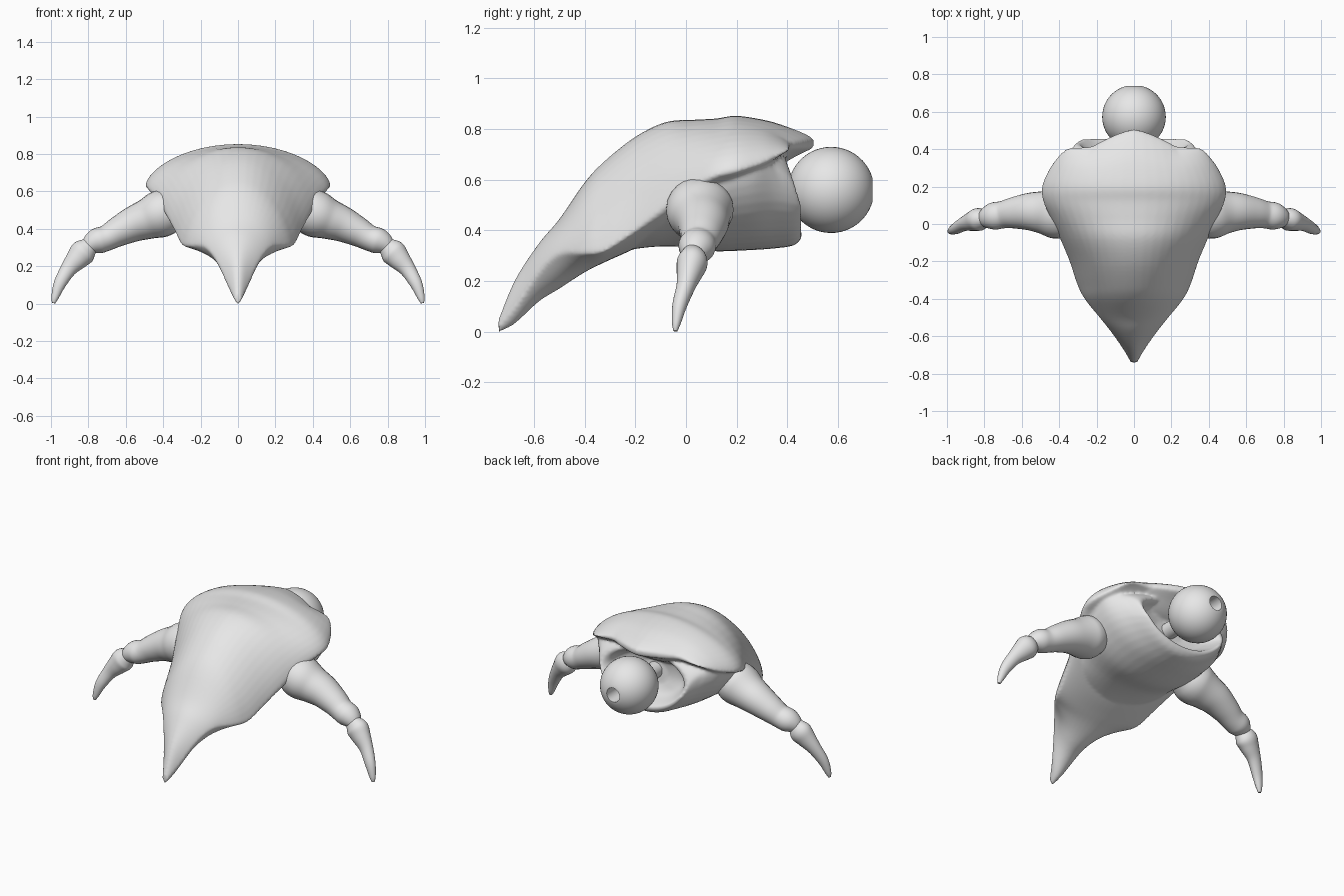
import bpy, bmesh
from math import sin, cos, pi
from mathutils import Vector

cube = bpy.data.objects.get("Cube")
if cube:
    bpy.data.objects.remove(cube)

grey = bpy.data.materials.new("plain_grey")
grey.use_nodes = True
grey.diffuse_color = (0.8, 0.8, 0.8, 1)
grey.node_tree.nodes["Principled BSDF"].inputs["Base Color"].default_value = (0.8, 0.8, 0.8, 1)


def smooth_rows(rows, steps=5):
    """Catmull-Rom interpolation of rows of numbers."""
    out = []
    last = len(rows) - 1
    for i in range(last):
        a, b = rows[max(i - 1, 0)], rows[i]
        c, d = rows[i + 1], rows[min(i + 2, last)]
        for s in range(steps):
            t = s / steps
            out.append([q + t / 2 * (r - p + t * (2 * p - 5 * q + 4 * r - e
                        + t * (3 * (q - r) + e - p)))
                        for p, q, r, e in zip(a, b, c, d)])
    return out + [list(rows[-1])]


def add_loft(bm, rings):
    """Skin closed rings into a capped tube."""
    loops = [[bm.verts.new(p) for p in ring] for ring in rings]
    n = len(loops[0])
    faces = []
    for a, b in zip(loops, loops[1:]):
        for i in range(n):
            j = (i + 1) % n
            faces.append(bm.faces.new((a[i], a[j], b[j], b[i])))
    caps = [bm.faces.new(loops[0]), bm.faces.new(loops[-1])]
    bmesh.ops.recalc_face_normals(bm, faces=faces + caps)
    bmesh.ops.triangulate(bm, faces=caps)


def make_part(name, *lofts, mirror=False):
    """One smooth shaded object from one or more lofts."""
    bm = bmesh.new()
    for rings in lofts:
        add_loft(bm, rings)
    mesh = bpy.data.meshes.new(name)
    bm.to_mesh(mesh)
    bm.free()
    mesh.materials.append(grey)
    ob = bpy.data.objects.new(name, mesh)
    bpy.context.collection.objects.link(ob)
    if mirror:
        ob.modifiers.new("Mirror", 'MIRROR')
    bpy.ops.object.select_all(action='DESELECT')
    ob.select_set(True)
    bpy.context.view_layer.objects.active = ob
    bpy.ops.object.shade_smooth_by_angle(angle=50 * pi / 180)
    return ob


def section(y, width, top, mid, bottom, p_top=1.0, p_low=1.0, n=48):
    """Cross-section with its own curve above and below the widest height."""
    ring = []
    for i in range(n):
        t = 2 * pi * i / n
        c = cos(t)
        z = mid + ((top - mid) * c ** p_top if c > 0 else (bottom - mid) * (-c) ** p_low)
        ring.append(Vector((width * sin(t), y, z)))
    return ring


def ramp(y, start, end):
    return min(1, max(0, (y - start) / (end - start)))


# Shell with its pointed beak: y, half width, top, rim, underside
shell_rows = [
    (-.74, .018, .05, .02, -.003), (-.675, .055, .205, .095, .033),
    (-.58, .122, .35, .235, .12), (-.5, .185, .445, .305, .17),
    (-.4, .265, .59, .308, .235), (-.32, .305, .675, .318, .275),
    (-.2, .345, .77, .4, .33), (-.08, .395, .828, .5, .4),
    (.03, .445, .837, .58, .48), (.12, .485, .842, .62, .55),
    (.2, .493, .853, .635, .59), (.3, .45, .833, .665, .63),
    (.37, .4, .795, .695, .695), (.41, .36, .758, .712, .73)]
shell = []
for row in smooth_rows(shell_rows):
    # The underside is a sharp keel below the beak and rounder behind it
    ring = section(*row, 1.25, 2 - 1.05 * ramp(row[0], -.4, -.1))
    for p in ring:
        p.y += .095 * ramp(row[0], .2, .4) ** 2 * max(0, 1 - (abs(p.x) / .23) ** 1.4)
    shell.append(ring)

# Belly ending in a hollow cup whose rim leans forward towards the shell
belly_rows = [
    (-.34, .13, .5, .42, .29), (-.2, .29, .6, .44, .327),
    (-.05, .36, .65, .52, .337), (.1, .43, .69, .6, .318),
    (.25, .44, .74, .64, .322), (.36, .39, .74, .65, .33),
    (.43, .34, .73, .62, .343), (.458, .305, .71, .58, .38),
    (.435, .275, .69, .56, .4), (.36, .22, .67, .56, .43),
    (.32, .1, .62, .55, .48)]
belly = []
for row in smooth_rows(belly_rows):
    ring = section(*row, 1, 1 + .25 * ramp(row[0], -.1, .2))
    for p in ring:
        p.y -= .35 * ramp(row[0], .2, .4) ** 2 * max(0, p.z - .5)
    belly.append(ring)

# Fuse shell and belly into one soft body
body = make_part("body", shell, belly)
remesh = body.modifiers.new("Fuse", 'REMESH')
remesh.mode = 'VOXEL'
remesh.voxel_size = .009
remesh.use_smooth_shade = True
soften = body.modifiers.new("Soften", 'SMOOTH')
soften.iterations = 5


# Round parts along y share one helper
def turned(name, profile, z=.56):
    make_part(name, [section(y, r, z + r, z, z - r) for y, r in profile])


# Ball with a round socket bored into its back, on a hidden stem
ball_y, radius, bore = .573, .17, .045
profile = []
for i in range(25):
    a = .01 + i / 24 * (pi - .268 - .01)
    profile.append((ball_y - radius * cos(a), radius * sin(a)))
profile += [(profile[-1][0], bore), (ball_y + .04, bore)]
turned("ball", profile)
turned("ball_stem", [(.31, .05), (.43, .05)])


# Legs: x, y, z, radius along each segment
def limb(name, rows, flatten=1.0):
    rows = smooth_rows(rows)
    pts = [Vector(r[:3]) for r in rows]
    rings = []
    for i, (p, row) in enumerate(zip(pts, rows)):
        along = (pts[min(i + 1, len(pts) - 1)] - pts[max(i - 1, 0)]).normalized()
        up = along.cross(Vector((0, 1, 0))).normalized()
        side = along.cross(up) * flatten
        rings.append([p + row[3] * (up * cos(t) + side * sin(t))
                      for t in (2 * pi * k / 24 for k in range(24))])
    make_part(name, rings, mirror=True)


limb("upper_legs", [
    (.31, .055, .52, .09), (.37, .055, .498, .12), (.425, .055, .475, .125),
    (.49, .062, .45, .108), (.56, .066, .424, .095), (.64, .06, .385, .08),
    (.7, .05, .352, .069), (.75, .042, .335, .069), (.785, .033, .317, .056),
    (.82, .022, .29, .03)], 1.06)
limb("claws", [
    (.77, .035, .325, .03), (.795, .028, .305, .05), (.828, .025, .275, .069),
    (.862, .015, .237, .06), (.908, 0, .182, .043), (.953, -.025, .105, .033),
    (.978, -.038, .035, .02), (.986, -.042, .003, .009)], .88)
